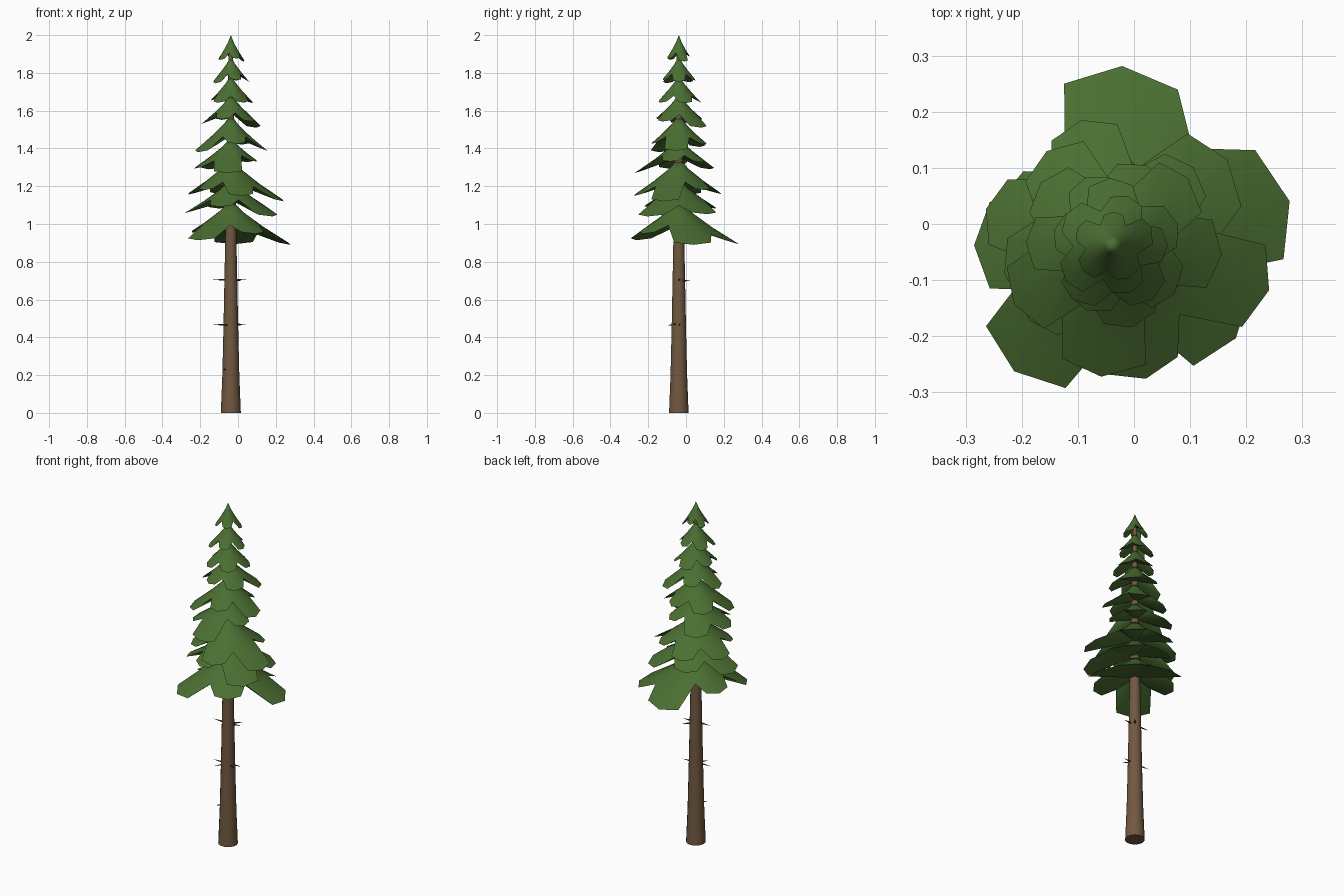
import bpy, bmesh, math
from mathutils import Vector

if "Cube" in bpy.data.objects:
    bpy.data.objects.remove(bpy.data.objects["Cube"])

CX, CY = -0.038, -0.038          # trunk axis


def material(name, rgb):
    m = bpy.data.materials.new(name)
    m.diffuse_color = (*rgb, 1)
    m.use_nodes = True
    m.node_tree.nodes["Principled BSDF"].inputs["Base Color"].default_value = m.diffuse_color
    return m


GREEN = material("needle green", (0.07, 0.16, 0.032))
BARK = material("bark brown", (0.165, 0.098, 0.052))
DEAD = material("dead twig brown", (0.07, 0.052, 0.038))


def make(name, bm, mat, angle):
    bmesh.ops.recalc_face_normals(bm, faces=bm.faces)
    me = bpy.data.meshes.new(name)
    bm.to_mesh(me)
    bm.free()
    me.materials.append(mat)
    ob = bpy.data.objects.new(name, me)
    bpy.context.collection.objects.link(ob)
    bpy.ops.object.select_all(action='DESELECT')
    ob.select_set(True)
    bpy.context.view_layer.objects.active = ob
    bpy.ops.object.shade_smooth_by_angle(angle=math.radians(angle))
    return ob


def bridge(bm, a, b):
    n = len(a)
    for i in range(n):
        j = (i + 1) % n
        bm.faces.new((a[i], a[j], b[j], b[i]))


def fan(bm, ring, tip):
    for i in range(len(ring)):
        bm.faces.new((ring[i], ring[(i + 1) % len(ring)], tip))


# Trunk: tapered, slightly flared profile
bm = bmesh.new()
rings = []
for z, r in ((0, .053), (.2, .045), (.45, .039), (.7, .034), (.95, .029),
             (1.4, .021), (1.92, .011)):
    rings.append([bm.verts.new((CX + r * math.cos(t * math.tau / 14),
                                CY + r * math.sin(t * math.tau / 14), z))
                  for t in range(14)])
for a, b in zip(rings, rings[1:]):
    bridge(bm, a, b)
bm.faces.new(rings[0])
bm.faces.new(rings[-1])
make("trunk", bm, BARK, 40)

# Dead twigs: thin cones leaving the trunk (height, direction, reach)
TWIGS = [(.705, 180, .097), (.705, 5, .083), (.70, 50, .08),
         (.467, 180, .097), (.467, 5, .083), (.465, -125, .075),
         (.47, -30, .07), (.23, -130, .07)]
bm = bmesh.new()
for z, deg, reach in TWIGS:
    d = Vector((math.cos(math.radians(deg)), math.sin(math.radians(deg)), 0))
    side = Vector((-d.y, d.x, 0))
    o = Vector((CX, CY, z)) + d * .025
    base = []
    for k in range(5):
        a = k * math.tau / 5
        base.append(bm.verts.new(o + side * .006 * math.cos(a)
                                 + Vector((0, 0, .006 * math.sin(a)))))
    fan(bm, base, bm.verts.new(Vector((CX, CY, z)) + d * reach))
    bm.faces.new(base)
make("dead_twigs", bm, DEAD, 40)

# Foliage tiers: apex height, lowest tip height, [(lobe direction, reach)...]
TIERS = [
    (1.13, .89, [(87, .32), (14, .325), (-55, .23), (-128, .285), (160, .22)]),
    (1.24, 1.04, [(180, .247), (108, .205), (37, .255), (-37, .275), (-108, .19)]),
    (1.35, 1.12, [(-16, .29), (-76, .245), (-138, .20), (164, .235), (104, .23), (44, .20)]),
    (1.46, 1.27, [(125, .205), (53, .15), (-19, .145), (-95, .235), (-165, .20)]),
    (1.58, 1.38, [(-5, .195), (67, .155), (139, .17), (-149, .205), (-77, .15)]),
    (1.69, 1.51, [(42, .18), (112, .13), (178, .155), (-112, .125), (-38, .14)]),
    (1.79, 1.64, [(18, .122), (92, .12), (166, .108), (-126, .12), (-54, .12)]),
    (1.89, 1.745, [(0, .098), (72, .092), (146, .10), (-142, .105), (-70, .09)]),
    (2.00, 1.86, [(25, .076), (88, .06), (155, .07), (-140, .07), (-62, .066)]),
]


def tier(name, apex, low, lobes):
    lobes = sorted((a % 360, r) for a, r in lobes)
    n = len(lobes)
    rmax = max(r for _, r in lobes)
    rim = []
    for i, (a, r) in enumerate(lobes):
        a2, r2 = lobes[(i + 1) % n]
        gap = (a2 - a) % 360
        # tip, shoulder, notch, shoulder of the next lobe
        rim += [(a, r), (a + gap * .27, r * .94),
                (a + gap * .5, min(r, r2) * .70), (a + gap * .73, r2 * .94)]
    mean = sum(r for _, r in rim) / len(rim)
    bm = bmesh.new()

    def ring(f, even):
        out = []
        for a, r in rim:
            q = f * (r * (1 - even) + mean * even)
            z = apex - (apex - low) * (q / rmax) ** .8
            t = math.radians(a)
            out.append(bm.verts.new((CX + q * math.cos(t), CY + q * math.sin(t), z)))
        return out
    inner, mid, outer = ring(.25, .8), ring(.6, .35), ring(1, 0)
    fan(bm, inner, bm.verts.new((CX, CY, apex)))
    bridge(bm, inner, mid)
    bridge(bm, mid, outer)
    # shallow hollow underside
    under = apex - (apex - low) * .56
    fan(bm, outer, bm.verts.new((CX, CY, under)))
    make(name, bm, GREEN, 50)


for i, (apex, low, lobes) in enumerate(TIERS):
    tier(f"foliage_tier_{i + 1}", apex, low, lobes)
